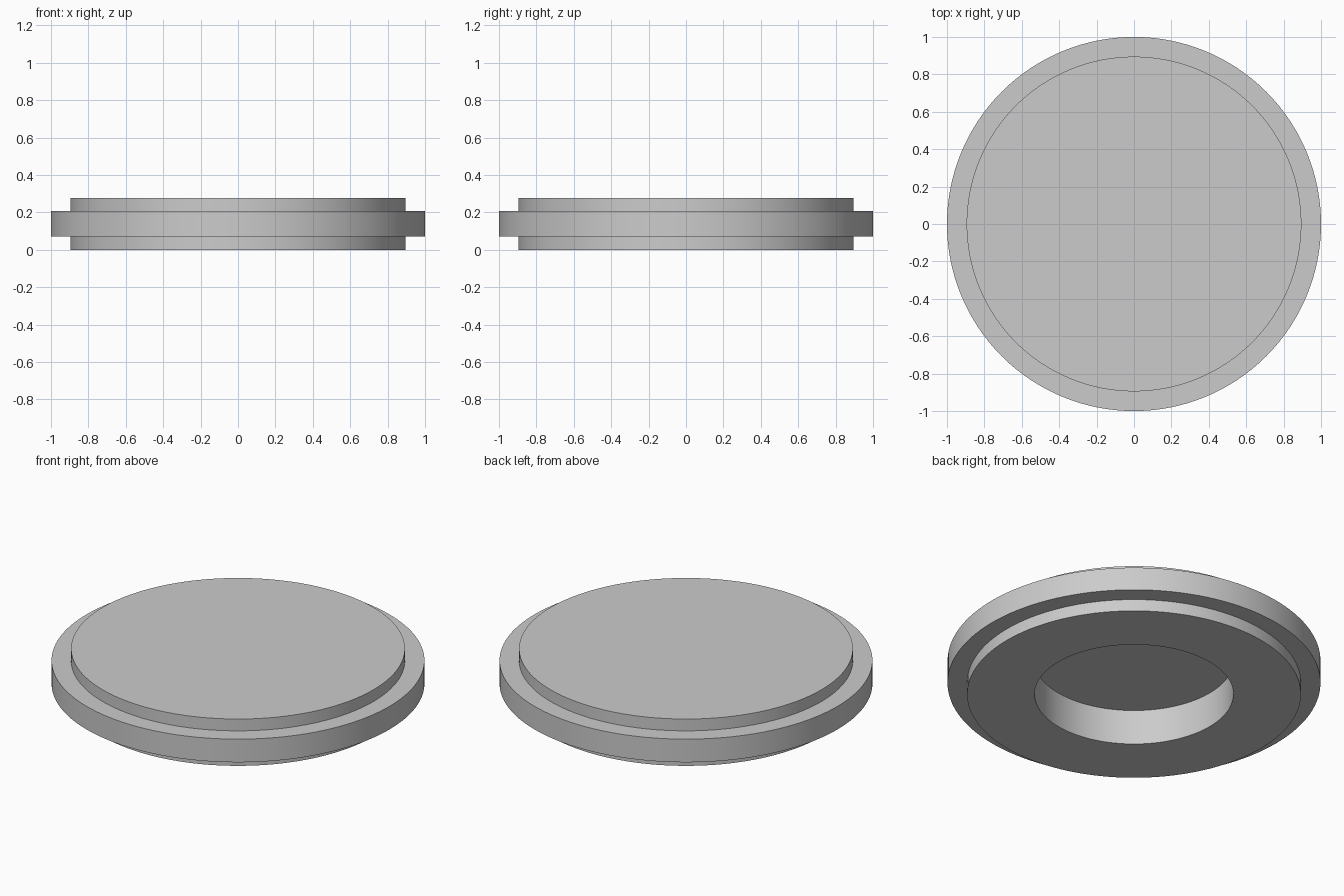
import bpy, bmesh, math

if "Cube" in bpy.data.objects:
    bpy.data.objects.remove(bpy.data.objects["Cube"])

SEGMENTS = 128

grey = bpy.data.materials.new("grey")
grey.diffuse_color = (0.6, 0.6, 0.6, 1)
grey.use_nodes = True
grey.node_tree.nodes["Principled BSDF"].inputs["Base Color"].default_value = grey.diffuse_color

# Half section (radius, height): recess ceiling, recess wall, base, flange, top
PROFILE = [(0, 0.207), (0.533, 0.207), (0.533, 0), (0.895, 0), (0.895, 0.07),
           (1, 0.07), (1, 0.207), (0.895, 0.207), (0.895, 0.277), (0, 0.277)]


def lathe(name, profile, material):
    bm = bmesh.new()
    verts = [bm.verts.new((r, 0, z)) for r, z in profile]
    edges = [bm.edges.new(pair) for pair in zip(verts, verts[1:])]
    bmesh.ops.spin(bm, geom=verts + edges, cent=(0, 0, 0), axis=(0, 0, 1),
                   angle=math.tau, steps=SEGMENTS, use_duplicate=False)
    bmesh.ops.remove_doubles(bm, verts=bm.verts[:], dist=1e-4)
    bmesh.ops.recalc_face_normals(bm, faces=bm.faces[:])
    mesh = bpy.data.meshes.new(name)
    bm.to_mesh(mesh)
    bm.free()
    mesh.materials.append(material)
    obj = bpy.data.objects.new(name, mesh)
    bpy.context.collection.objects.link(obj)
    bpy.context.view_layer.objects.active = obj
    obj.select_set(True)
    bpy.ops.object.shade_smooth_by_angle(angle=math.radians(30))
    return obj


# Flanged disc with a blind round recess underneath
lathe("flanged_disc", PROFILE, grey)
